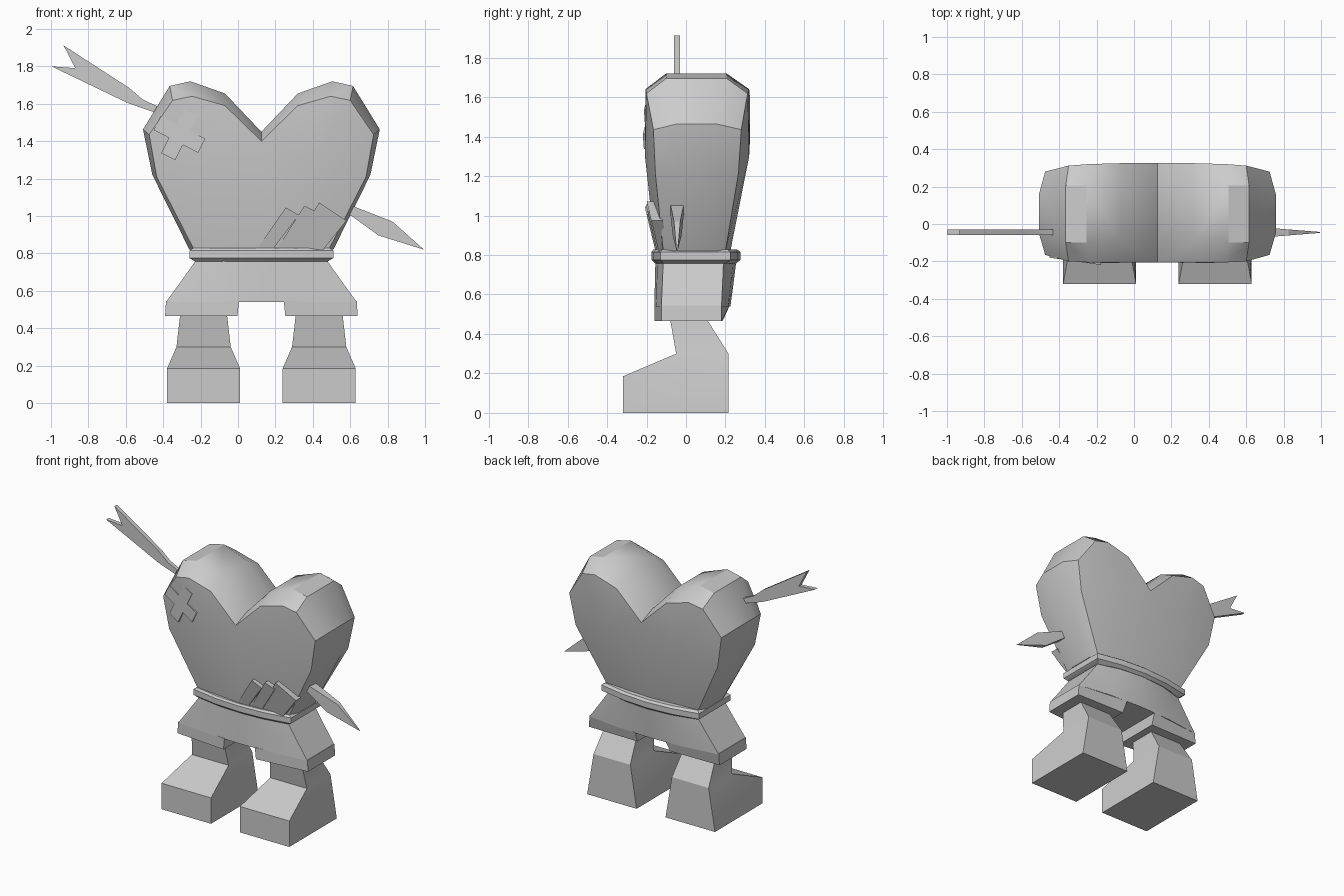
import bpy, bmesh, math

if "Cube" in bpy.data.objects:
    bpy.data.objects.remove(bpy.data.objects["Cube"])

CX = 0.125  # body centre line; the arrow is longer on the left

grey = bpy.data.materials.new("plain_grey")
grey.diffuse_color = (0.6, 0.6, 0.6, 1)
grey.use_nodes = True
grey.node_tree.nodes["Principled BSDF"].inputs["Base Color"].default_value = grey.diffuse_color


def finish(name, bm, angle=32):
    bmesh.ops.remove_doubles(bm, verts=bm.verts, dist=0.0005)
    bmesh.ops.recalc_face_normals(bm, faces=bm.faces)
    me = bpy.data.meshes.new(name)
    bm.to_mesh(me)
    bm.free()
    me.materials.append(grey)
    ob = bpy.data.objects.new(name, me)
    bpy.context.collection.objects.link(ob)
    bpy.ops.object.select_all(action='DESELECT')
    ob.select_set(True)
    bpy.context.view_layer.objects.active = ob
    bpy.ops.object.shade_smooth_by_angle(angle=math.radians(angle))
    return ob


def loft(name, rings, angle=32):
    """Skin a stack of equal-sized closed rings and cap both ends."""
    bm = bmesh.new()
    vs = [[bm.verts.new(p) for p in r] for r in rings]
    n = len(rings[0])
    for a, b in zip(vs, vs[1:]):
        for i in range(n):
            j = (i + 1) % n
            bm.faces.new((a[i], a[j], b[j], b[i]))
    bm.faces.new(vs[0])
    bm.faces.new(vs[-1])
    return finish(name, bm, angle)


def plate(name, outline, depth):
    """Extrude an x-z outline between the two y values given by depth(x, z)."""
    rings = [[(x, depth(x, z)[k], z) for x, z in outline] for k in (0, 1)]
    return loft(name, rings, 20)


def oval(w, front, front_edge, back_edge, back, z):
    """Ring with bowed front and back and straight sides."""
    ts = (-1, -0.5, 0, 0.5, 1)
    f = [(CX + w * t, front + (front_edge - front) * t * t, z) for t in ts]
    b = [(CX + w * t, back + (back_edge - back) * t * t, z) for t in reversed(ts)]
    return f + b


# Heart body: rim x, z, y front, y back, then cap x, z, y front, y back
heart = [
    (0.00, 1.45, -0.08, 0.20, 0.00, 1.40, -0.205, 0.325),
    (0.195, 1.655, -0.09, 0.20, 0.195, 1.59, -0.205, 0.325),
    (0.38, 1.72, -0.10, 0.205, 0.37, 1.64, -0.205, 0.32),
    (0.49, 1.695, -0.10, 0.205, 0.475, 1.618, -0.20, 0.312),
    (0.633, 1.463, -0.05, 0.16, 0.60, 1.435, -0.165, 0.28),
    (0.583, 1.22, -0.05, 0.16, 0.56, 1.21, -0.155, 0.265),
    (0.385, 0.82, -0.04, 0.14, 0.36, 0.82, -0.115, 0.20),
]
bm = bmesh.new()
for s in (-1, 1):
    cols = []
    for rx, rz, rf, rb, cx, cz, cf, cb in heart:
        pts = ((cx, cf, cz), (rx, rf, rz), (rx, rb, rz), (cx, cb, cz))
        cols.append([bm.verts.new((CX + s * x, y, z)) for x, y, z in pts])
    for a, b in zip(cols, cols[1:]):
        for k in range(3):
            bm.faces.new((a[k], a[k + 1], b[k + 1], b[k]))
    # bowed front and back caps
    for k, yc, yb in ((0, -0.208, -0.155), (3, 0.32, 0.225)):
        hub = bm.verts.new((CX + s * 0.28, yc, 1.30))
        foot = bm.verts.new((CX, yb, 0.82))
        edge = [c[k] for c in cols] + [foot]
        for i, v in enumerate(edge):
            bm.faces.new((hub, v, edge[(i + 1) % len(edge)]))
bmesh.ops.remove_doubles(bm, verts=bm.verts, dist=0.0005)
bmesh.ops.holes_fill(bm, edges=[e for e in bm.edges if e.is_boundary], sides=0)
finish("heart_body", bm)

# Waistband
loft("waistband", [
    oval(0.355, -0.155, -0.115, 0.20, 0.255, 0.757),
    oval(0.385, -0.175, -0.13, 0.225, 0.275, 0.775),
    oval(0.385, -0.175, -0.13, 0.225, 0.275, 0.815),
    oval(0.365, -0.165, -0.12, 0.21, 0.26, 0.828)])

# Shorts: flared upper part and two leg openings
loft("shorts", [
    oval(0.51, -0.16, -0.125, 0.18, 0.225, 0.54),
    oval(0.43, -0.158, -0.12, 0.185, 0.24, 0.65),
    oval(0.345, -0.155, -0.115, 0.19, 0.255, 0.77)])


def cuff(s, inner, outer, back, z):
    pts = ((inner, -0.16), (outer, -0.125), (outer, 0.18), (inner, back))
    return [(CX + s * x, y, z) for x, y in pts]


def foot_ring(s, z, front, back, w_front, w_back):
    c = CX + s * 0.309
    return [(c - w_front, front, z), (c + w_front, front, z),
            (c + w_back, back, z), (c - w_back, back, z)]


for side, s in (("left", -1), ("right", 1)):
    loft(side + "_shorts_leg", [
        cuff(s, 0.128, 0.515, 0.185, 0.465),
        cuff(s, 0.12, 0.51, 0.222, 0.545)])
    # Boot and lower leg
    loft(side + "_leg", [
        foot_ring(s, 0.0, -0.32, 0.215, 0.195, 0.195),
        foot_ring(s, 0.185, -0.32, 0.215, 0.195, 0.164),
        foot_ring(s, 0.30, -0.05, 0.215, 0.145, 0.145),
        foot_ring(s, 0.50, -0.085, 0.09, 0.122, 0.122)], 15)

# Arrow: feathered tail and pointed head on either side of the heart
plate("arrow_tail", [
    (-0.998, 1.80), (-0.87, 1.79), (-0.933, 1.912), (-0.585, 1.687),
    (-0.51, 1.623), (-0.36, 1.553), (-0.375, 1.53), (-0.537, 1.585),
    (-0.596, 1.607)],
    lambda x, z: (-0.06, -0.03))
plate("arrow_head", [
    (0.55, 1.085), (0.634, 1.045), (0.826, 0.97), (0.994, 0.82),
    (0.751, 0.896), (0.607, 1.0), (0.53, 1.04)],
    lambda x, z: (-0.047 - 0.08 * (1 - x), -0.043 + 0.08 * (1 - x)))

# Cross-shaped patch, following the slope of the chest
a, b = 0.042, 0.133
cross = [(a, b), (a, a), (b, a), (b, -a), (a, -a), (a, -b),
         (-a, -b), (-a, -a), (-b, -a), (-b, a), (-a, a), (-a, b)]
ca, sa = math.cos(math.radians(-27)), math.sin(math.radians(-27))


def chest(x, z):
    y = -0.219 + 0.14 * max(0, CX - x - 0.3)
    return y, y + 0.035


plate("patch", [(-0.313 + x * ca - z * sa, 1.436 + x * sa + z * ca)
                for x, z in cross], chest)

# Three slats tucked behind the waistband, leaning forward
slats = [
    [(0.10, 0.82), (0.255, 1.045), (0.325, 1.005), (0.17, 0.80)],
    [(0.205, 0.82), (0.355, 1.055), (0.425, 1.02), (0.275, 0.80)],
    [(0.275, 0.82), (0.435, 1.072), (0.58, 0.975), (0.44, 0.80)],
]
for i, o in enumerate(slats):
    plate("slat_%d" % (i + 1), o,
          lambda x, z, i=i: (-0.155 - 0.24 * (z - 0.82) + 0.008 * i,
                             -0.10 - 0.22 * (z - 0.82) + 0.008 * i))
